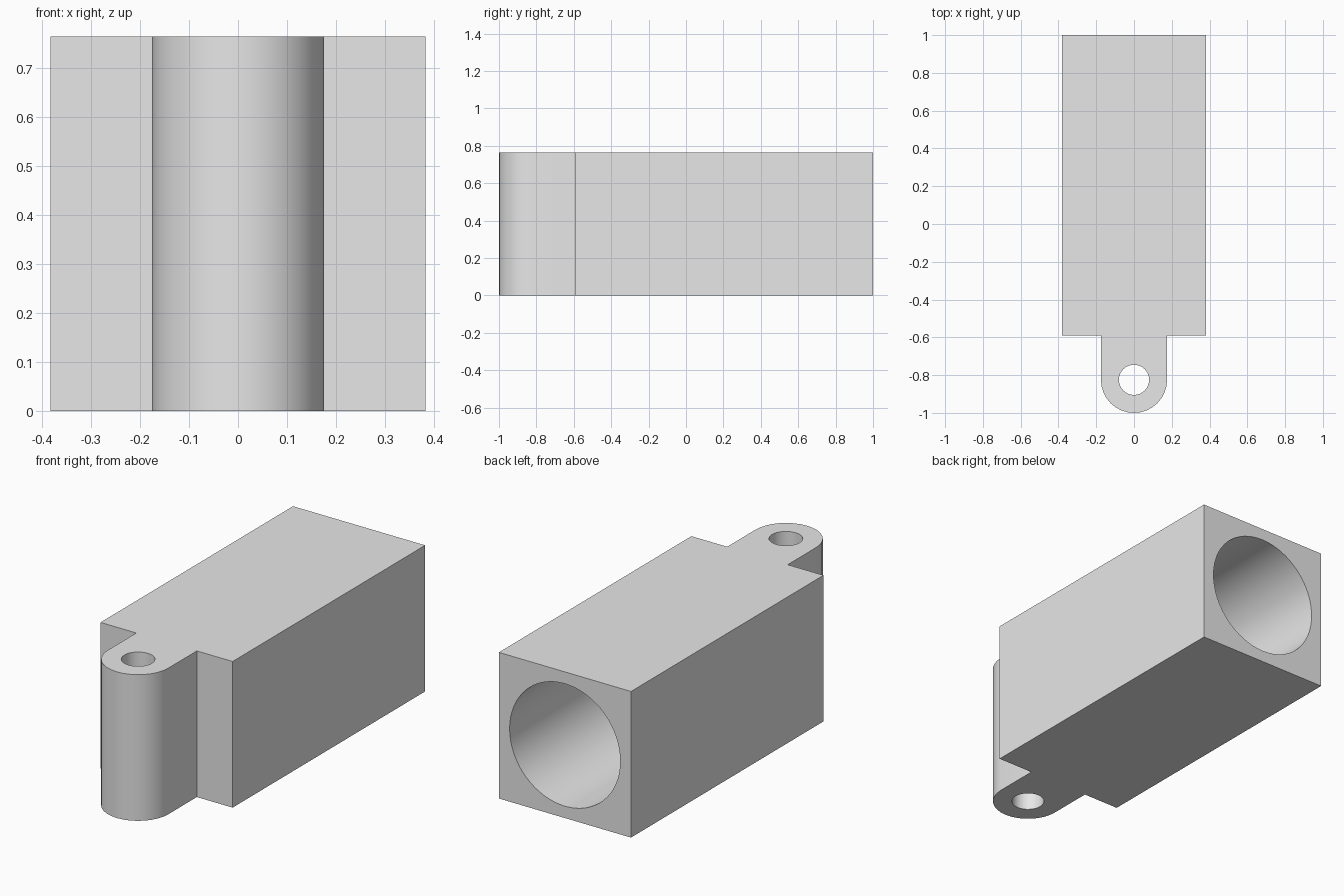
import bpy
import bmesh
import math

default_cube = bpy.data.objects.get("Cube")
if default_cube:
    bpy.data.objects.remove(default_cube, do_unlink=True)

HEIGHT = 0.764
HALF_WIDTH = HEIGHT / 2
SHOULDER_Y = -0.59     # where the block steps in to the lug
BACK_Y = 1.0
LUG_RADIUS = 0.175
LUG_Y = -1 + LUG_RADIUS
BORE_RADIUS = 0.32
BORE_END_Y = -0.47
PIN_RADIUS = 0.08

grey = bpy.data.materials.new("plain grey")
grey.use_nodes = True
colour = (0.8, 0.8, 0.8, 1)
grey.diffuse_color = colour
grey.node_tree.nodes["Principled BSDF"].inputs["Base Color"].default_value = colour


def extruded_body(name, outline):
    """Extrude a plan outline from the ground to the full height."""
    bm = bmesh.new()
    base = bm.faces.new([bm.verts.new((x, y, 0)) for x, y in outline])
    top = bmesh.ops.extrude_face_region(bm, geom=[base])["geom"]
    verts = [v for v in top if isinstance(v, bmesh.types.BMVert)]
    bmesh.ops.translate(bm, verts=verts, vec=(0, 0, HEIGHT))
    bmesh.ops.recalc_face_normals(bm, faces=bm.faces)
    mesh = bpy.data.meshes.new(name)
    bm.to_mesh(mesh)
    bm.free()
    mesh.materials.append(grey)
    obj = bpy.data.objects.new(name, mesh)
    bpy.context.collection.objects.link(obj)
    return obj


def drill(body, radius, depth, location, sides, rotation=(0, 0, 0)):
    """Cut a round hole and discard the cutter."""
    bpy.ops.mesh.primitive_cylinder_add(vertices=sides, radius=radius, depth=depth,
                                        location=location, rotation=rotation)
    cutter = bpy.context.object
    cutter.name = "hole_cutter"
    cutter.hide_render = True
    cutter.data.materials.append(grey)
    cut = body.modifiers.new("hole", "BOOLEAN")
    cut.operation = "DIFFERENCE"
    cut.solver = "EXACT"
    cut.object = cutter
    bpy.ops.object.select_all(action="DESELECT")
    body.select_set(True)
    bpy.context.view_layer.objects.active = body
    bpy.ops.object.modifier_apply(modifier=cut.name)
    bpy.data.objects.remove(cutter, do_unlink=True)


# Block with a round-nosed lug on the front
nose_steps = 16
nose = []
for i in range(nose_steps + 1):
    a = math.pi + math.pi * i / nose_steps
    nose.append((LUG_RADIUS * math.cos(a), LUG_Y + LUG_RADIUS * math.sin(a)))
outline = [(-HALF_WIDTH, BACK_Y), (-HALF_WIDTH, SHOULDER_Y), (-LUG_RADIUS, SHOULDER_Y)]
outline += nose
outline += [(LUG_RADIUS, SHOULDER_Y), (HALF_WIDTH, SHOULDER_Y), (HALF_WIDTH, BACK_Y)]
housing = extruded_body("bored_housing", outline)

# Vertical pin hole through the lug
drill(housing, PIN_RADIUS, 2 * HEIGHT, (0, LUG_Y, HEIGHT / 2), 32)

# Blind bore from the back face
overshoot = 0.1
bore_depth = BACK_Y + overshoot - BORE_END_Y
drill(housing, BORE_RADIUS, bore_depth, (0, BORE_END_Y + bore_depth / 2, HEIGHT / 2), 64,
      (math.pi / 2, 0, 0))

bpy.ops.object.shade_smooth_by_angle(angle=math.radians(30))
